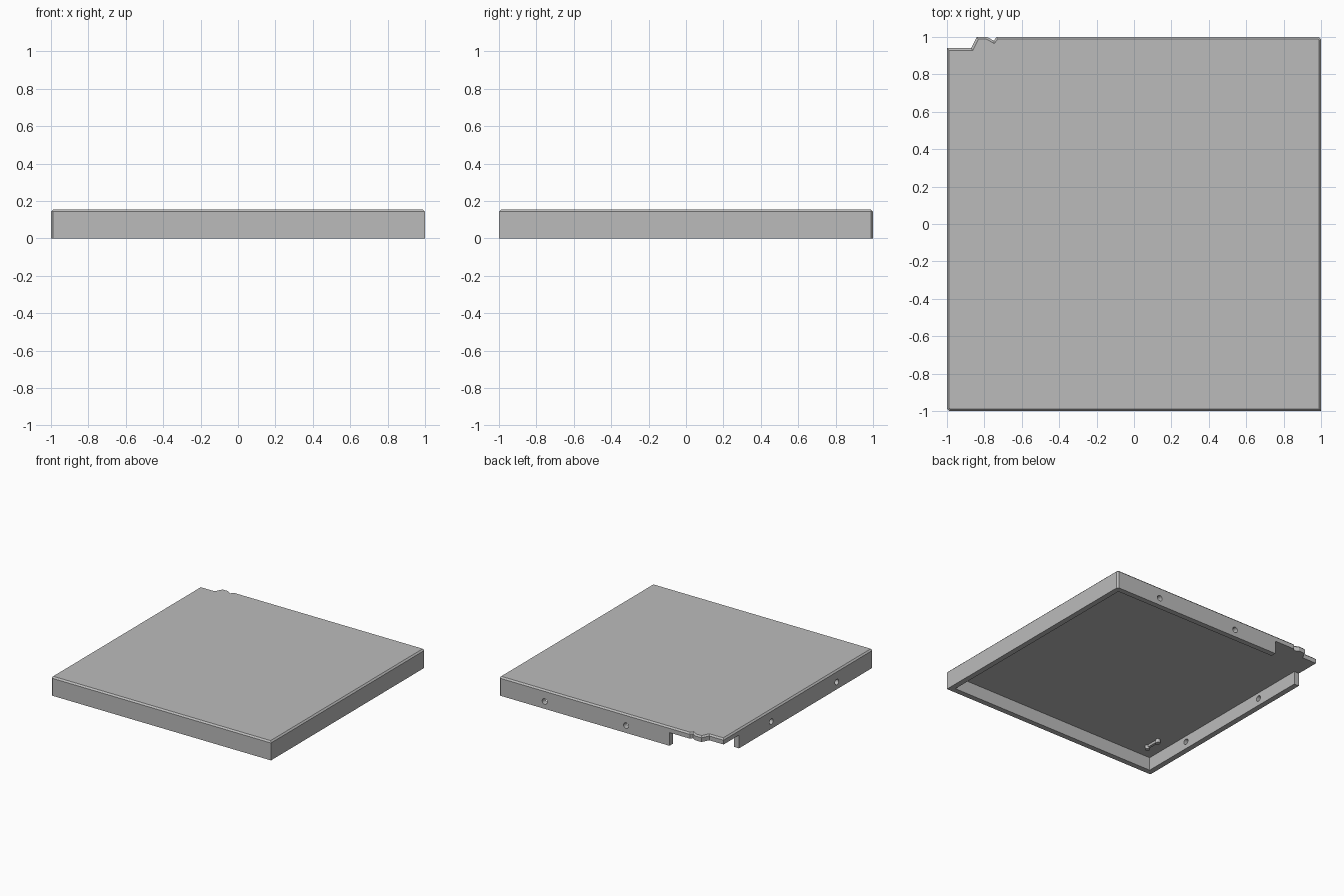
import bpy
import bmesh
from math import radians
from mathutils import Matrix, Vector

cube = bpy.data.objects.get("Cube")
if cube:
    bpy.data.objects.remove(cube, do_unlink=True)

HEIGHT = 0.155
CEILING = 0.108     # underside of the top plate
WALL = 0.045
CHAMFER = 0.012
INNER = 1 - WALL

grey = bpy.data.materials.new("light grey")
grey.use_nodes = True
colour = (0.5, 0.5, 0.5, 1)
grey.diffuse_color = colour
grey.node_tree.nodes["Principled BSDF"].inputs["Base Color"].default_value = colour


def add_object(name, bm):
    bmesh.ops.recalc_face_normals(bm, faces=bm.faces[:])
    mesh = bpy.data.meshes.new(name)
    bm.to_mesh(mesh)
    bm.free()
    mesh.materials.append(grey)
    obj = bpy.data.objects.new(name, mesh)
    bpy.context.scene.collection.objects.link(obj)
    return obj


def prism(outline, bottom, top):
    bm = bmesh.new()
    base = bm.faces.new([bm.verts.new((x, y, bottom)) for x, y in outline])
    side = bmesh.ops.extrude_face_region(bm, geom=[base])["geom"]
    verts = [v for v in side if isinstance(v, bmesh.types.BMVert)]
    bmesh.ops.translate(bm, verts=verts, vec=(0, 0, top - bottom))
    return bm


def cylinder(bm, centre, radius, depth, direction):
    turn = Vector(direction).to_track_quat("Z", "Y").to_matrix().to_4x4()
    bmesh.ops.create_cone(bm, cap_ends=True, segments=24, radius1=radius, radius2=radius,
                          depth=depth, matrix=Matrix.Translation(centre) @ turn)


def cut(obj, cutter):
    cutter.hide_render = True
    mod = obj.modifiers.new("cut", "BOOLEAN")
    mod.operation = "DIFFERENCE"
    mod.solver = "EXACT"
    mod.object = cutter
    bpy.context.view_layer.objects.active = obj
    bpy.ops.object.modifier_apply(modifier=mod.name)
    bpy.data.objects.remove(cutter, do_unlink=True)


# Outer block with the stepped back corner and chamfered top rim
c = CHAMFER
outline = [(-1 + c, -1), (1, -1), (1, 1 - c), (1 - c, 1), (-0.735, 1), (-0.75, 0.98),
           (-0.785, 1), (-0.84, 1), (-0.87, 0.94), (-1, 0.94), (-1, -1 + c)]
bm = prism(outline, 0, HEIGHT)
rim = [e for e in bm.edges if all(v.co.z > HEIGHT - 0.001 for v in e.verts)]
bmesh.ops.bevel(bm, geom=rim, offset=CHAMFER, segments=1, affect="EDGES", clamp_overlap=True)
cover = add_object("cover_shell", bm)

# Hollow underside, open through the walls at the stepped corner
hollow = [(INNER, -INNER), (INNER, INNER), (-0.55, INNER), (-0.55, 1.2), (-1.2, 1.2),
          (-1.2, 0.74), (-INNER, 0.74), (-INNER, -INNER)]
cut(cover, add_object("hollow_cutter", prism(hollow, -0.1, CEILING)))

# Screw holes in the back and right walls
bm = bmesh.new()
for x in (0.585, -0.155):
    cylinder(bm, (x, 1, 0.06), 0.023, 0.2, (0, 1, 0))
for y in (0.32, -0.53):
    cylinder(bm, (-1, y, 0.06), 0.023, 0.2, (1, 0, 0))
cut(cover, add_object("hole_cutter", bm))

# Small bar with two posts under the top plate
bm = prism([(-0.84, -0.83), (-0.82, -0.83), (-0.82, -0.71), (-0.84, -0.71)],
           CEILING - 0.02, CEILING + 0.01)
for y in (-0.83, -0.71):
    cylinder(bm, (-0.83, y, CEILING - 0.01), 0.019, 0.04, (0, 0, 1))
bar = add_object("inner_bar", bm)

# Smooth the round parts, keep edges sharp
for obj in (cover, bar):
    bpy.ops.object.select_all(action="DESELECT")
    obj.select_set(True)
    bpy.context.view_layer.objects.active = obj
    bpy.ops.object.shade_smooth_by_angle(angle=radians(25))
